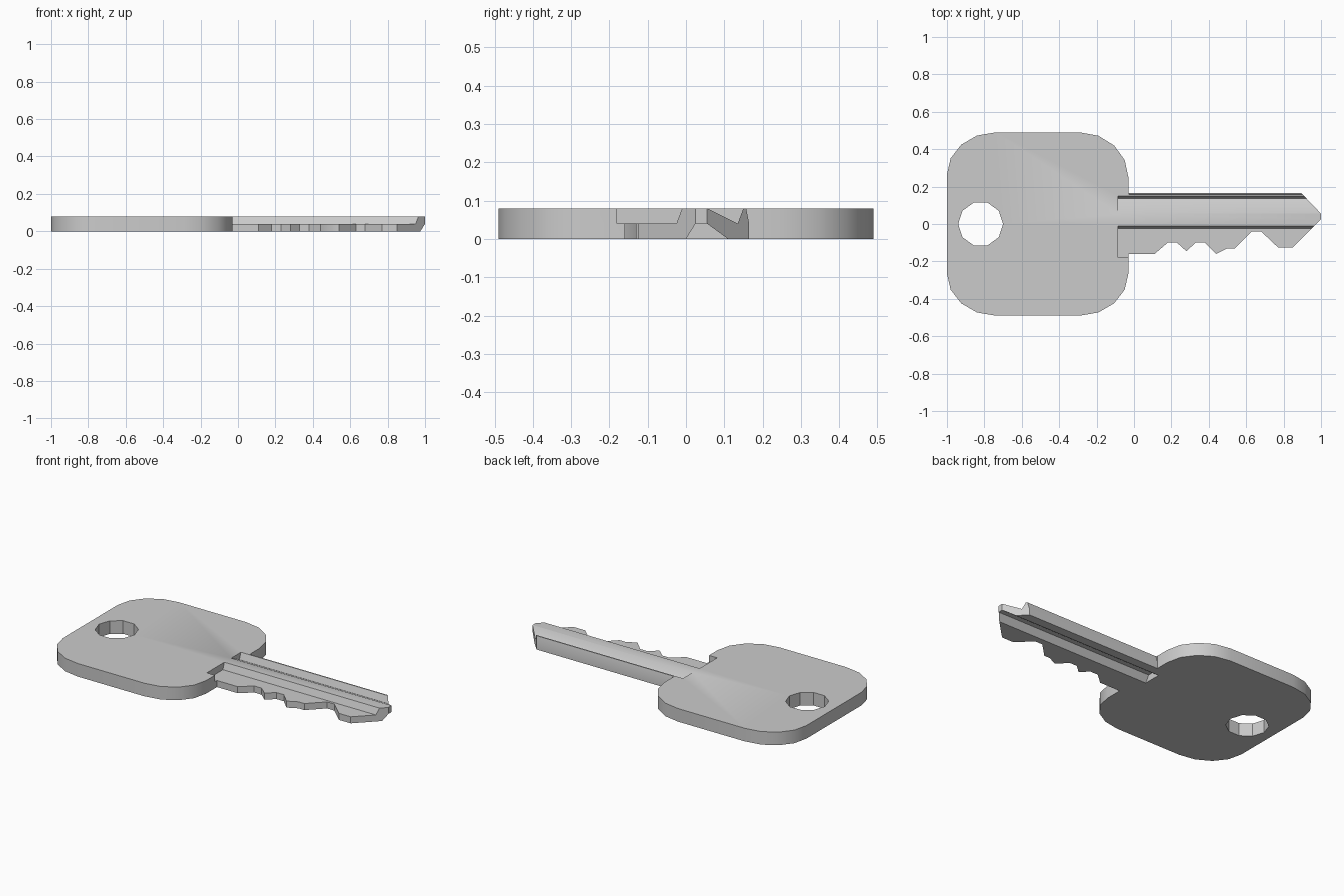
import bpy
import bmesh
from math import sin, cos, pi, radians
from mathutils import Vector

cube = bpy.data.objects.get("Cube")
if cube:
    bpy.data.objects.remove(cube, do_unlink=True)

THICK = 0.08
SLOT_START = -0.085

metal = bpy.data.materials.new("grey metal")
metal.use_nodes = True
colour = (0.6, 0.6, 0.6, 1)
metal.diffuse_color = colour
metal.node_tree.nodes["Principled BSDF"].inputs["Base Color"].default_value = colour


def prism(name, points, shift):
    """Solid made by sweeping a flat outline along a vector."""
    bm = bmesh.new()
    face = bm.faces.new([bm.verts.new(p) for p in points])
    swept = bmesh.ops.extrude_face_region(bm, geom=[face])["geom"]
    verts = [g for g in swept if isinstance(g, bmesh.types.BMVert)]
    bmesh.ops.translate(bm, verts=verts, vec=Vector(shift))
    bmesh.ops.recalc_face_normals(bm, faces=bm.faces)
    mesh = bpy.data.meshes.new(name)
    bm.to_mesh(mesh)
    bm.free()
    obj = bpy.data.objects.new(name, mesh)
    bpy.context.collection.objects.link(obj)
    return obj


def corner(cx, cy, rx, ry, start, steps=4):
    """Rounded corner of the bow, a quarter turn from the start angle."""
    angles = [radians(start + 90 * i / steps) for i in range(steps + 1)]
    return [(cx + rx * cos(a), cy + ry * sin(a)) for a in angles]


# Outline: rounded bow, then the toothed edge, the tip and the straight back
teeth = [(-0.03, -0.16), (0.11, -0.16), (0.18, -0.1), (0.23, -0.1),
         (0.28, -0.145), (0.33, -0.1), (0.38, -0.1), (0.44, -0.16),
         (0.5, -0.13), (0.54, -0.13), (0.63, -0.04), (0.68, -0.04),
         (0.77, -0.125), (0.85, -0.125)]
tip = [(1, 0.025), (1, 0.055), (0.895, 0.165), (-0.03, 0.165)]
outline = (corner(-0.29, 0.25, 0.26, 0.24, 0)
           + corner(-0.74, 0.265, 0.26, 0.225, 90)
           + corner(-0.74, -0.265, 0.26, 0.225, 180)
           + corner(-0.29, -0.265, 0.26, 0.225, 270)
           + teeth + tip)
key = prism("key_body", [(x, y, 0) for x, y in outline], (0, 0, THICK))
key.data.materials.append(metal)

# Cutters: ring hole and the lengthwise milling, given as (y, z) sections
hole = [(-0.82 + 0.12 * cos(i * pi / 5), 0.12 * sin(i * pi / 5), -0.1)
        for i in range(10)]
cutters = [prism("ring_hole_cutter", hole, (0, 0, 0.3))]
sections = {
    "tooth_ledge_cutter": (SLOT_START, [(-0.18, 0.04), (-0.025, 0.04),
                                        (-0.01, 0.08), (-0.0025, 0.1), (-0.18, 0.1)]),
    "top_groove_cutter": (SLOT_START, [(0.135, 0.04), (0.1575, 0.1), (0.015, 0.1)]),
    "bottom_groove_cutter": (SLOT_START, [(-0.0125, -0.02), (0.1375, -0.02),
                                          (0.055, 0.04), (0.025, 0.04)]),
    "back_bevel_cutter": (-0.028, [(0.165, 0.04), (0.2, 0.04), (0.2, 0.1),
                                   (0.153, 0.1)]),
}
for name, (start, section) in sections.items():
    cutters.append(prism(name, [(start, y, z) for y, z in section],
                         (1.2 - start, 0, 0)))

for cutter in cutters:
    cutter.hide_render = True
    cut = key.modifiers.new(cutter.name, "BOOLEAN")
    cut.operation = "DIFFERENCE"
    cut.solver = "EXACT"
    cut.object = cutter

# Bake the cuts and drop the cutters
graph = bpy.context.evaluated_depsgraph_get()
baked = bpy.data.meshes.new_from_object(key.evaluated_get(graph))
key.modifiers.clear()
key.data = baked
for cutter in cutters:
    bpy.data.objects.remove(cutter, do_unlink=True)

bpy.ops.object.select_all(action="DESELECT")
key.select_set(True)
bpy.context.view_layer.objects.active = key
bpy.ops.object.shade_smooth_by_angle(angle=radians(30))
